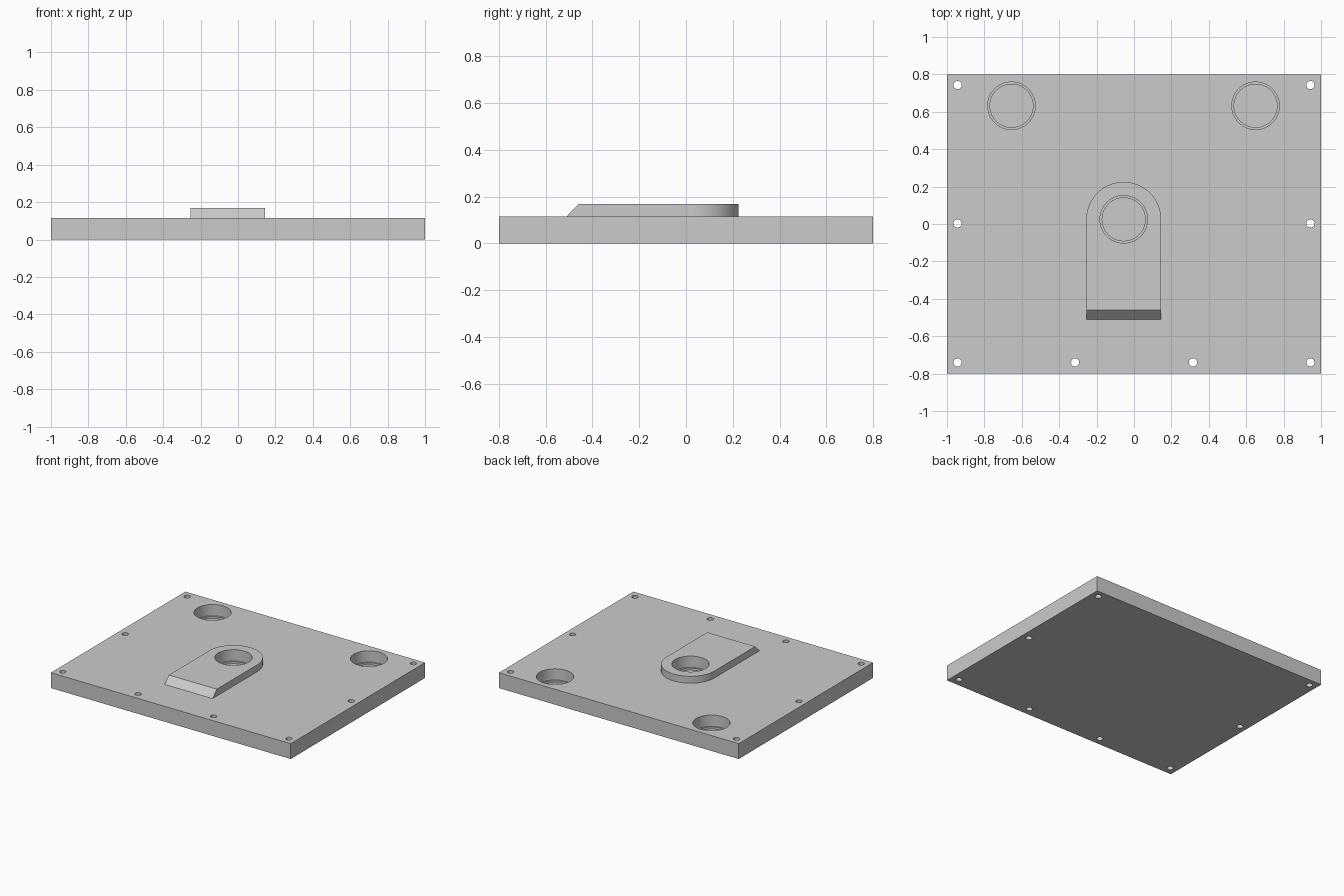
import bpy, bmesh, math

if "Cube" in bpy.data.objects:
    bpy.data.objects.remove(bpy.data.objects["Cube"])

PLATE_TOP, PAD_TOP = 0.116, 0.168
PAD_X, PAD_Y, PAD_R = -0.055, 0.025, 0.2

grey = bpy.data.materials.new("plain grey")
grey.diffuse_color = (0.6, 0.6, 0.6, 1)
grey.use_nodes = True
grey.node_tree.nodes["Principled BSDF"].inputs["Base Color"].default_value = grey.diffuse_color


def prism(name, outline, z0, z1):
    """Extrude a flat outline from z0 to z1."""
    bm = bmesh.new()
    low = [bm.verts.new((x, y, z0)) for x, y in outline]
    high = [bm.verts.new((x, y, z1)) for x, y in outline]
    bm.faces.new(low[::-1])
    bm.faces.new(high)
    n = len(low)
    for i in range(n):
        j = (i + 1) % n
        bm.faces.new((low[i], low[j], high[j], high[i]))
    mesh = bpy.data.meshes.new(name)
    bm.to_mesh(mesh)
    bm.free()
    mesh.materials.append(grey)
    ob = bpy.data.objects.new(name, mesh)
    bpy.context.collection.objects.link(ob)
    return ob


def circle(x, y, r, n):
    return [(x + r * math.cos(2 * math.pi * i / n),
             y + r * math.sin(2 * math.pi * i / n)) for i in range(n)]


def combine(target, tool, operation):
    """Apply a boolean and discard the tool."""
    mod = target.modifiers.new("combine", 'BOOLEAN')
    mod.operation, mod.solver, mod.object = operation, 'EXACT', tool
    bpy.context.view_layer.objects.active = target
    bpy.ops.object.modifier_apply(modifier=mod.name)
    bpy.data.objects.remove(tool)


# Base plate
plate = prism("base_plate", [(-1, -0.8), (1, -0.8), (1, 0.8), (-1, 0.8)], 0, PLATE_TOP)

# Raised pad with a round back end and a sloped front edge
arc = [(PAD_X + PAD_R * math.cos(math.pi * i / 48),
        PAD_Y + PAD_R * math.sin(math.pi * i / 48)) for i in range(49)]
sink = 0.02
slope = 0.05 / (PAD_TOP - PLATE_TOP)
front = -0.51 - sink * slope
pad = prism("raised_pad", [(PAD_X - PAD_R, front), (PAD_X + PAD_R, front)] + arc,
            PLATE_TOP - sink, PAD_TOP)
for v in pad.data.vertices:
    if v.co.y < -0.4 and v.co.z > PLATE_TOP:
        v.co.y = -0.46
combine(plate, pad, 'UNION')

# Stepped round pockets
for x, y, top in ((-0.655, 0.632, PLATE_TOP), (0.65, 0.632, PLATE_TOP),
                  (PAD_X, PAD_Y, PAD_TOP)):
    combine(plate, prism("pocket", circle(x, y, 0.127, 64), top - 0.085, top + 0.05), 'DIFFERENCE')
    combine(plate, prism("pocket_floor", circle(x, y, 0.115, 64), top - 0.1, top + 0.04), 'DIFFERENCE')

# Screw holes through the plate
screws = [(s * x, y) for s in (-1, 1)
          for x, y in ((0.943, 0.743), (0.943, 0.003), (0.943, -0.74), (0.315, -0.74))]
for x, y in screws:
    combine(plate, prism("screw_hole", circle(x, y, 0.022, 32), -0.1, 0.3), 'DIFFERENCE')

plate.select_set(True)
bpy.context.view_layer.objects.active = plate
bpy.ops.object.shade_smooth_by_angle(angle=math.radians(30))
